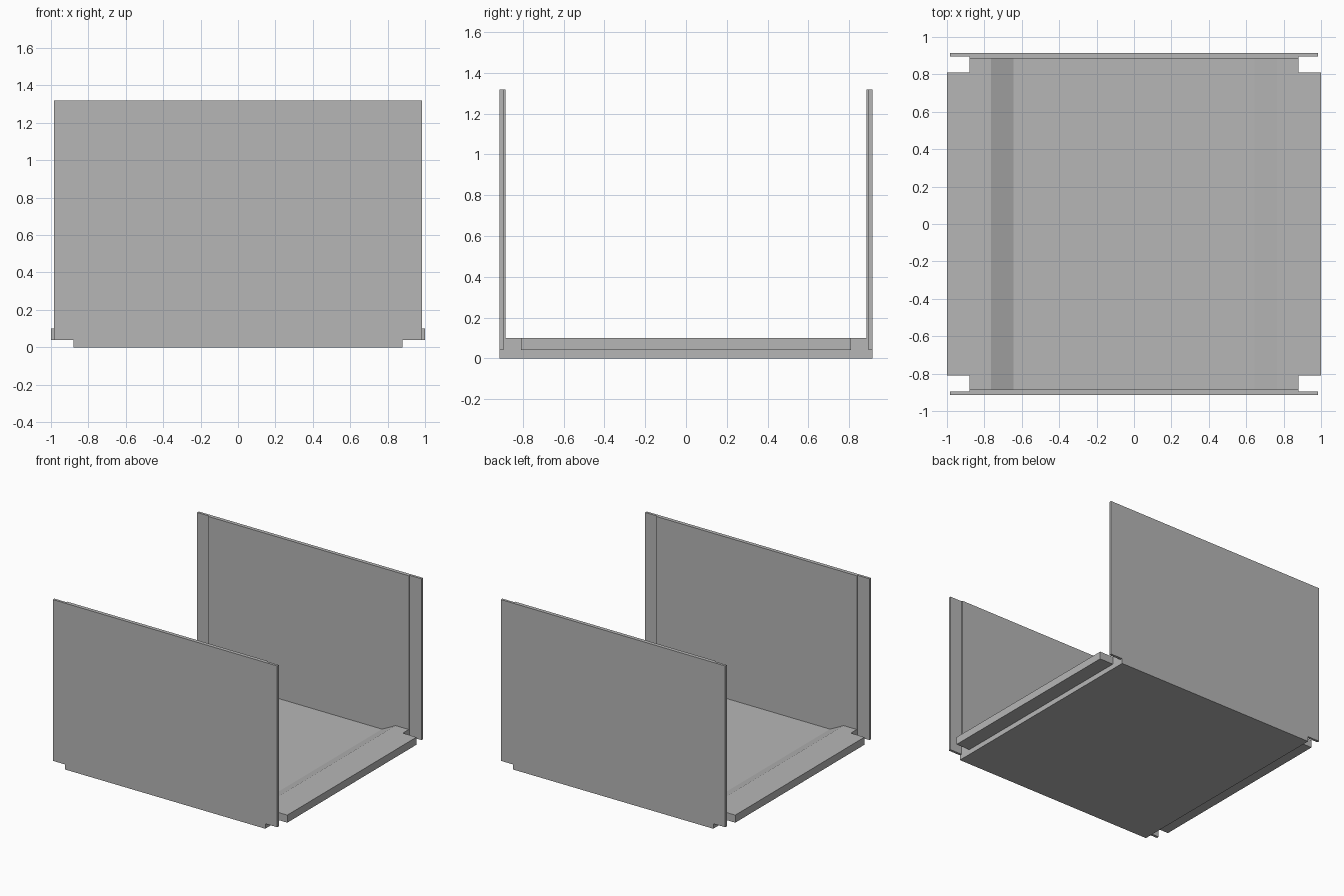
import bpy
import bmesh

cube = bpy.data.objects.get("Cube")
if cube:
    bpy.data.objects.remove(cube, do_unlink=True)

# Single grey sheet material
grey = bpy.data.materials.new("plain_grey")
grey.use_nodes = True
colour = (0.47, 0.47, 0.47, 1)
grey.diffuse_color = colour
grey.node_tree.nodes["Principled BSDF"].inputs["Base Color"].default_value = colour


def extrude_y(name, half_profile, y0, y1):
    """Mirror an (x, z) half profile across x = 0 and extrude it along y."""
    outline = half_profile + [(-x, z) for x, z in reversed(half_profile)]
    bm = bmesh.new()
    face = bm.faces.new([bm.verts.new((x, y0, z)) for x, z in outline])
    new = bmesh.ops.extrude_face_region(bm, geom=[face])["geom"]
    verts = [v for v in new if isinstance(v, bmesh.types.BMVert)]
    bmesh.ops.translate(bm, verts=verts, vec=(0, y1 - y0, 0))
    bmesh.ops.recalc_face_normals(bm, faces=bm.faces)
    mesh = bpy.data.meshes.new(name)
    bm.to_mesh(mesh)
    bm.free()
    mesh.materials.append(grey)
    obj = bpy.data.objects.new(name, mesh)
    bpy.context.collection.objects.link(obj)
    return obj


def cut_box(target, centre, size):
    """Subtract a box from the target and discard the cutter."""
    bpy.ops.mesh.primitive_cube_add(size=1, location=centre)
    cutter = bpy.context.object
    cutter.scale = size
    cutter.hide_render = True
    mod = target.modifiers.new("notch", "BOOLEAN")
    mod.operation = "DIFFERENCE"
    mod.solver = "EXACT"
    mod.object = cutter
    bpy.context.view_layer.objects.active = target
    bpy.ops.object.modifier_apply(modifier=mod.name)
    bpy.data.objects.remove(cutter, do_unlink=True)


STEP, LIP, TOP = 0.88, 0.04, 1.32

# Floor tray: sunken centre, sloped shoulders, raised side flanges
floor = extrude_y("floor_tray", [(STEP, 0), (STEP, LIP), (1, LIP), (1, 0.1),
                                 (0.765, 0.1), (0.645, LIP)], -0.885, 0.885)

# Notched tray corners
for sx in (-1, 1):
    for sy in (-1, 1):
        cut_box(floor, (sx * (STEP + 0.1), sy * 0.91, 0.1), (0.2, 0.2, 0.4))

# Front and back walls: outer sheet with notched feet, plus inner liner
for side, s in (("front", -1), ("back", 1)):
    extrude_y(side + "_wall", [(STEP, 0), (STEP, LIP), (0.985, LIP), (0.985, TOP)],
              s * 0.895, s * 0.915)
    extrude_y(side + "_wall_liner", [(STEP, 0), (STEP, TOP)], s * 0.885, s * 0.895)
